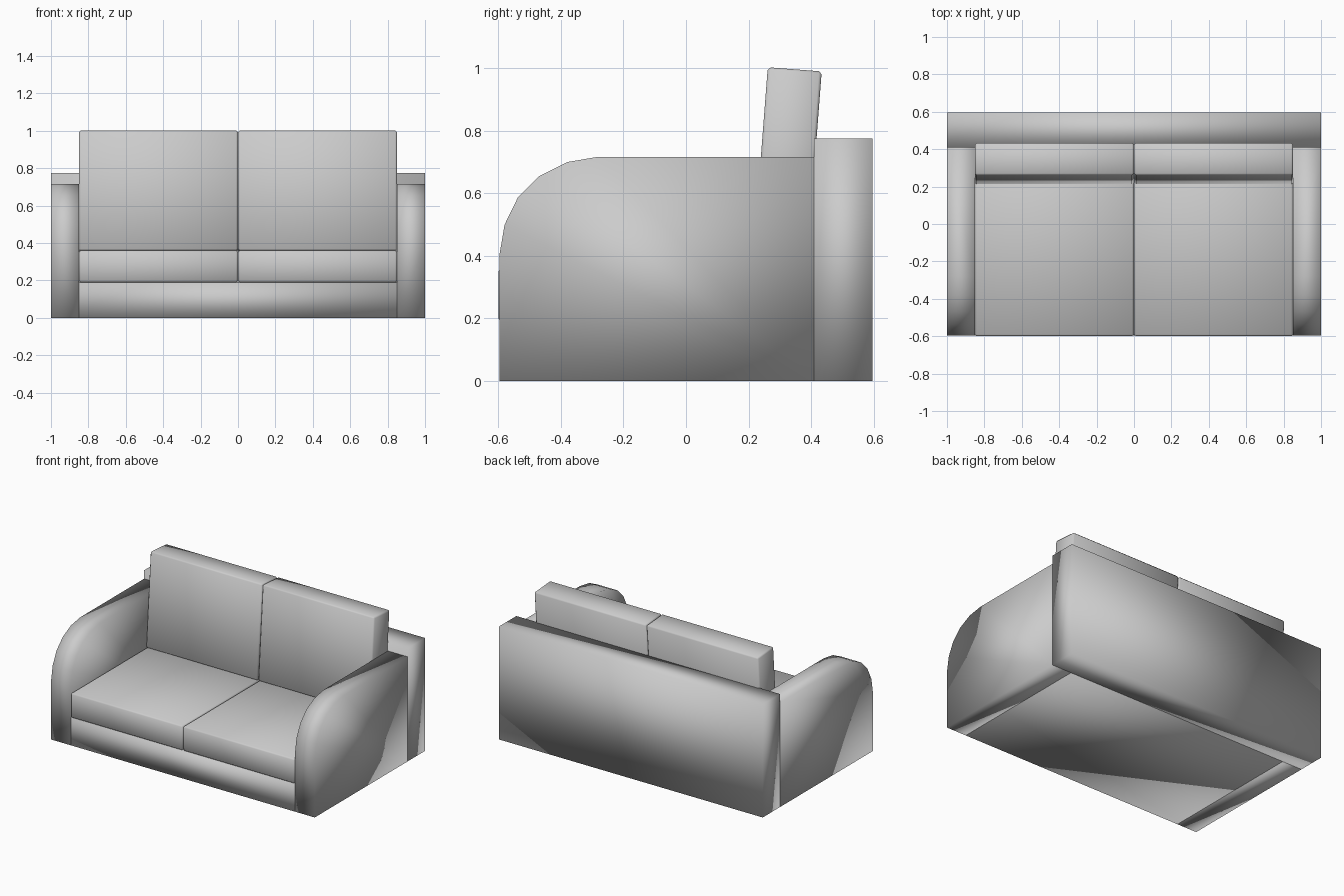
import bpy, bmesh, math
from mathutils import Matrix, Vector

cube = bpy.data.objects.get("Cube")
if cube:
    bpy.data.objects.remove(cube, do_unlink=True)

grey = bpy.data.materials.new("grey_fabric")
grey.use_nodes = True
colour = (0.6, 0.6, 0.6, 1)
grey.diffuse_color = colour
grey.node_tree.nodes["Principled BSDF"].inputs["Base Color"].default_value = colour


def finish(name, bm):
    """Turn a bmesh into a softly shaded object."""
    bmesh.ops.recalc_face_normals(bm, faces=bm.faces)
    for face in bm.faces:
        face.smooth = True
    mesh = bpy.data.meshes.new(name)
    bm.to_mesh(mesh)
    bm.free()
    mesh.materials.append(grey)
    obj = bpy.data.objects.new(name, mesh)
    bpy.context.collection.objects.link(obj)
    return obj


def box(name, low, high, bevel=0):
    """Box between two corners, with optional small chamfers."""
    low, high = Vector(low), Vector(high)
    size = high - low
    bm = bmesh.new()
    bmesh.ops.create_cube(bm, size=1)
    bmesh.ops.scale(bm, vec=size, verts=bm.verts)
    if bevel:
        bmesh.ops.bevel(bm, geom=bm.edges[:], offset=bevel, segments=1,
                        affect='EDGES', profile=0.5)
    bmesh.ops.translate(bm, vec=(low + high) / 2, verts=bm.verts)
    return finish(name, bm)


def arm(name, x0, x1):
    """Side panel with a rounded upper front corner."""
    outline = [(-0.597, 0), (-0.597, 0.4), (-0.58, 0.5), (-0.537, 0.588),
               (-0.47, 0.655), (-0.38, 0.7), (-0.28, 0.717), (0.41, 0.717), (0.41, 0)]
    bm = bmesh.new()
    side = bm.faces.new([bm.verts.new((x0, y, z)) for y, z in outline])
    result = bmesh.ops.extrude_face_region(bm, geom=[side], use_keep_orig=True)
    moved = [v for v in result["geom"] if isinstance(v, bmesh.types.BMVert)]
    bmesh.ops.translate(bm, vec=(x1 - x0, 0, 0), verts=moved)
    return finish(name, bm)


# Frame
box("back_frame", (-1, 0.41, 0), (1, 0.597, 0.775))
box("seat_base", (-0.85, -0.597, 0), (0.85, 0.41, 0.19))

# Arms and cushions on each side
for label, s in (("left", 1), ("right", -1)):
    arm(label + "_arm", s * 0.85, s)
    x0, x1 = sorted((s * 0.001, s * 0.85))
    box(label + "_seat_cushion", (x0, -0.6, 0.19), (x1, 0.4, 0.36), 0.009)
    back = box(label + "_back_cushion", (x0, 0, 0), (x1, 0.173, 0.645), 0.009)
    # Lean the back cushion slightly rearward
    back.data.transform(Matrix.Translation((0, 0.212, 0.36))
                        @ Matrix.Rotation(-math.radians(4.4), 4, 'X'))
